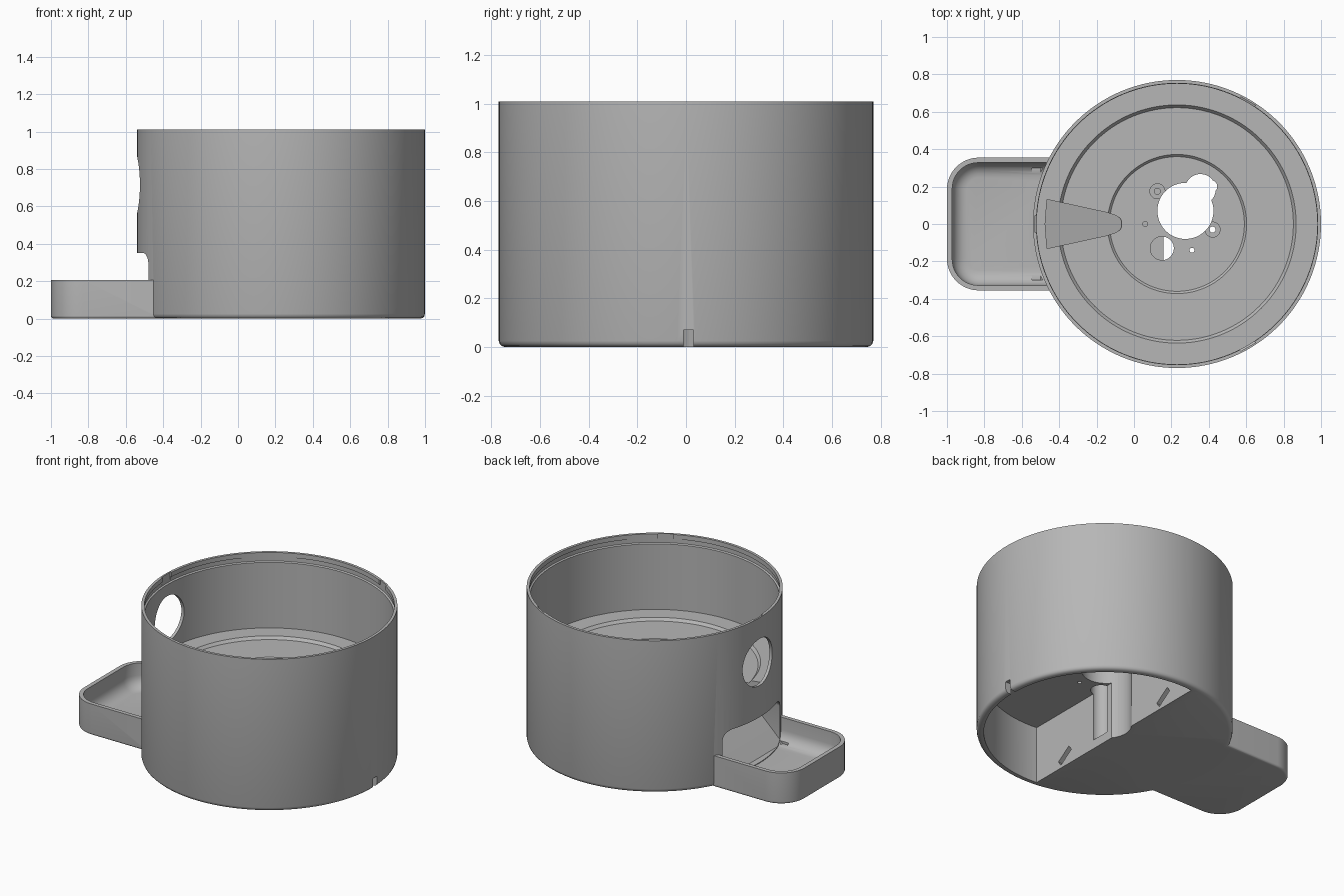
import bpy, bmesh, math
from mathutils import Matrix, Vector

cube = bpy.data.objects.get("Cube")
if cube:
    bpy.data.objects.remove(cube, do_unlink=True)

CX, R = 0.23, 0.77          # drum axis and radius
WALL_X = 0.157              # flat wall of the underside bay

grey = bpy.data.materials.new("plain grey")
grey.use_nodes = True
grey.diffuse_color = (0.47, 0.47, 0.47, 1)
grey.node_tree.nodes["Principled BSDF"].inputs["Base Color"].default_value = (0.47, 0.47, 0.47, 1)


def finish(name, bm):
    bmesh.ops.recalc_face_normals(bm, faces=bm.faces)
    me = bpy.data.meshes.new(name)
    bm.to_mesh(me)
    bm.free()
    me.materials.append(grey)
    ob = bpy.data.objects.new(name, me)
    bpy.context.collection.objects.link(ob)
    return ob


def prism(name, bottom, top):
    """Solid between two matching loops of points."""
    bm = bmesh.new()
    a = [bm.verts.new(p) for p in bottom]
    b = [bm.verts.new(p) for p in top]
    bm.faces.new(a)
    bm.faces.new(b)
    for i in range(len(a)):
        j = (i + 1) % len(a)
        bm.faces.new((a[i], a[j], b[j], b[i]))
    return finish(name, bm)


def rod(name, x, y, r, z0, z1, n=48):
    ring = [(x + r * math.cos(t), y + r * math.sin(t))
            for t in (2 * math.pi * i / n for i in range(n))]
    return prism(name, [(*p, z0) for p in ring], [(*p, z1) for p in ring])


def box(name, lo, hi, corner=0.0, base=0.0, matrix=None):
    """Box with rounded upright corners and a rounded bottom edge."""
    bm = bmesh.new()
    bmesh.ops.create_cube(bm, size=1)
    for v in bm.verts:
        v.co = Vector([(l + h) / 2 + c * (h - l) for l, h, c in zip(lo, hi, v.co)])
    if corner:
        edges = [e for e in bm.edges if abs(e.verts[0].co.z - e.verts[1].co.z) > 0.01
                 and e.verts[0].co.x < (lo[0] + hi[0]) / 2]
        bmesh.ops.bevel(bm, geom=edges, offset=corner, segments=12, profile=0.5, affect='EDGES')
    if base:
        edges = [e for e in bm.edges if all(v.co.z < lo[2] + 1e-4 for v in e.verts)
                 and any(v.co.x < hi[0] - 1e-4 for v in e.verts)]
        bmesh.ops.bevel(bm, geom=edges, offset=base, segments=6, profile=0.5, affect='EDGES')
    if matrix:
        bmesh.ops.transform(bm, matrix=matrix, verts=bm.verts)
    return finish(name, bm)


def combine(target, other, operation='DIFFERENCE'):
    other.hide_render = True
    mod = target.modifiers.new("cut", 'BOOLEAN')
    mod.operation, mod.object, mod.solver = operation, other, 'EXACT'
    bpy.context.view_layer.objects.active = target
    bpy.ops.object.modifier_apply(modifier=mod.name)
    bpy.data.objects.remove(other, do_unlink=True)


# Drum: turned profile with lid groove and stepped hopper floor
profile = [(0, 0), (0.745, 0), (0.758, 0.004), (0.766, 0.012), (R, 0.025), (R, 1.01),
           (0.752, 1.01), (0.752, 0.98), (0.76, 0.98), (0.76, 0.95), (0.75, 0.945),
           (0.75, 0.51), (0.637, 0.51), (0.622, 0.492), (0.372, 0.492), (0.36, 0.48), (0, 0.48)]
bm = bmesh.new()
pv = [bm.verts.new((CX + r, 0, z)) for r, z in profile]
pe = [bm.edges.new(p) for p in zip(pv, pv[1:])]
bmesh.ops.spin(bm, geom=pv + pe, cent=(CX, 0, 0), axis=(0, 0, 1), angle=2 * math.pi, steps=128)
bmesh.ops.remove_doubles(bm, verts=bm.verts, dist=1e-4)
body = finish("feeder_body", bm)

# Tray: rounded box with a scooped bowl
tray = box("tray", (-1, -0.355, 0), (-0.3, 0.355, 0.207), 0.17, 0.015)
combine(tray, box("bowl", (-0.972, -0.328, 0.045), (-0.2, 0.328, 0.4), 0.14, 0.08))
combine(body, tray, 'UNION')


# Chute: sloping ramp behind a wide mouth, fed by a tapered slot in the floor
def ramp(x):
    return 0.08 + (x + 0.47) * 0.95


side = [(-0.545, 0.05), (-0.5, 0.05), (-0.47, ramp(-0.47)), (-0.19, ramp(-0.19)), (-0.2, 0.35), (-0.545, 0.35)]
mouth = prism("mouth", [(x, -0.3, z) for x, z in side], [(x, 0.3, z) for x, z in side])
bm = bmesh.new()
bm.from_mesh(mouth.data)
top_edges = [e for e in bm.edges if all(abs(v.co.z - 0.35) < 1e-4 and abs(abs(v.co.y) - 0.3) < 1e-4
                                       for v in e.verts) and abs(e.verts[0].co.y - e.verts[1].co.y) < 0.01]
bmesh.ops.bevel(bm, geom=top_edges, offset=0.07, segments=8, profile=0.5, affect='EDGES')
bm.to_mesh(mouth.data)
bm.free()
combine(body, mouth)

half = [(-0.066, 0.015), (-0.075, 0.032), (-0.1, 0.046), (-0.14, 0.06), (-0.465, 0.131)]
slot = half + [(-0.475, 0)] + [(x, -y) for x, y in reversed(half)]
combine(body, prism("feed_slot", [(x, y, ramp(x)) for x, y in slot], [(x, y, 0.6) for x, y in slot]))

# Underside bay: D-shaped pocket behind a flat wall
a = math.acos((WALL_X - CX) / 0.727)
arc = [(CX + 0.727 * math.cos(t), 0.727 * math.sin(t))
       for t in (-a + 2 * a * i / 72 for i in range(73))]
combine(body, prism("bay", [(x, y, -0.1) for x, y in arc], [(x, y, 0.38) for x, y in arc]))

# Motor opening, its side lobe, wire passage and screw holes
holes = [(0.275, 0.07, 0.15, -0.1), (0.355, 0.185, 0.082, 0.3), (0.41, 0.2, 0.035, 0.3),
         (0.15, -0.13, 0.063, 0.06), (0.31, -0.14, 0.013, 0.3), (0.06, 0, 0.013, 0.4)]
for x, y in ((0.125, 0.175), (0.42, -0.03)):
    holes += [(x, y, 0.04, 0.465), (x, y, 0.016, 0.3)]
for x, y, r, z in holes:
    combine(body, rod("hole", x, y, r, z, 0.6))

# Round window above the tray
ring = [(0.155 * math.cos(t), 0.715 + 0.155 * math.sin(t))
        for t in (2 * math.pi * i / 64 for i in range(64))]
combine(body, prism("window", [(-0.7, *p) for p in ring], [(-0.3, *p) for p in ring]))

# Lid notches at three places round the rim
for deg in (60, 180, 300):
    turn = Matrix.Translation((CX, 0, 0)) @ Matrix.Rotation(math.radians(deg), 4, 'Z')
    combine(body, box("lid_notch", (0.7, -0.045, 0.96), (0.759, 0.045, 1.1), matrix=turn))

# Cable notch in the rear foot, slanted sockets in the bay wall
combine(body, box("cable_notch", (0.9, -0.01, -0.1), (1.1, 0.03, 0.07)))
for y in (-0.46, 0.46):
    tilt = Matrix.Translation((WALL_X, y, 0.07)) @ Matrix.Rotation(math.radians(35), 4, 'X')
    combine(body, box("socket", (-0.06, -0.06, -0.02), (0.05, 0.06, 0.02), matrix=tilt))

bpy.ops.object.select_all(action='DESELECT')
body.select_set(True)
bpy.context.view_layer.objects.active = body
bpy.ops.object.shade_smooth_by_angle(angle=math.radians(30))
